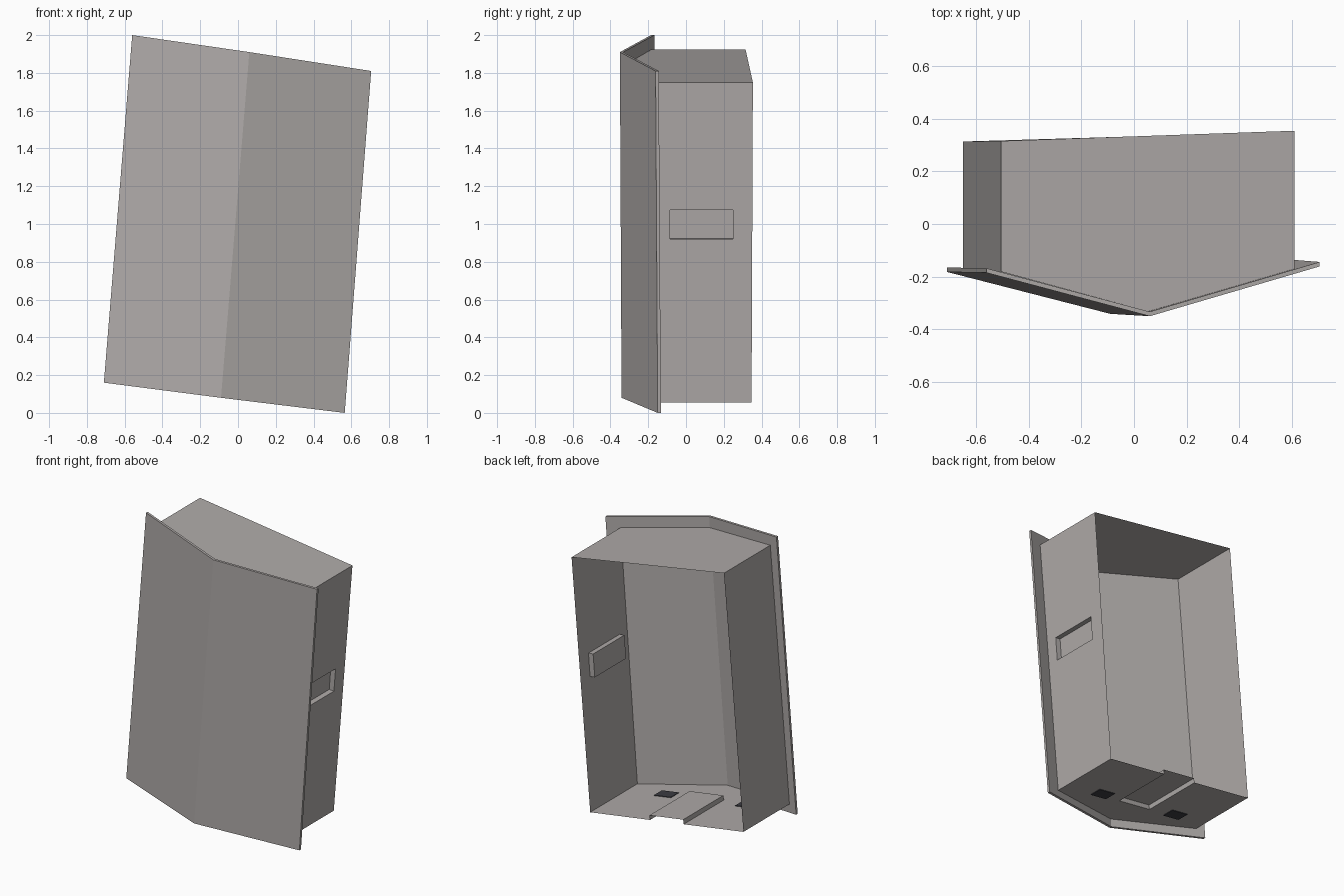
import bpy, bmesh
from mathutils import Vector as V

if "Cube" in bpy.data.objects:
    bpy.data.objects.remove(bpy.data.objects["Cube"])


def material(name, col):
    m = bpy.data.materials.new(name)
    m.diffuse_color = (*col, 1)
    m.use_nodes = True
    m.node_tree.nodes["Principled BSDF"].inputs["Base Color"].default_value = m.diffuse_color
    return m


GREY = material("warm_grey", (0.43, 0.405, 0.395))
DARK = material("dark_slate", (0.045, 0.045, 0.055))


def build(name, polys, mat, recalc=False):
    """Make an object from a list of polygons (each a list of points)."""
    bm = bmesh.new()
    for p in polys:
        bm.faces.new([bm.verts.new(q) for q in p])
    bmesh.ops.remove_doubles(bm, verts=bm.verts, dist=0.0005)
    if recalc:
        bmesh.ops.recalc_face_normals(bm, faces=bm.faces)
    me = bpy.data.meshes.new(name)
    bm.to_mesh(me)
    bm.free()
    me.materials.append(mat)
    ob = bpy.data.objects.new(name, me)
    bpy.context.collection.objects.link(ob)
    return ob


def ring(a, b):
    """Quads joining two matching closed loops."""
    n = len(a)
    return [[a[i], a[(i + 1) % n], b[(i + 1) % n], b[i]] for i in range(n)]


def prism(loop, offset):
    """Closed solid from a loop pushed along an offset."""
    far = [p + offset for p in loop]
    return [loop, far[::-1]] + ring(loop, far)


# folded front plate: two panels meeting at a crease, slightly thick
TL, TC, TR = V((-0.56, -0.185, 2.0)), V((0.06, -0.35, 1.91)), V((0.705, -0.161, 1.81))
BL, BC, BR = V((-0.71, -0.182, 0.16)), V((-0.09, -0.341, 0.08)), V((0.565, -0.15, 0.0))
t = V((0, 0.017, 0))
outline = [TL, BL, BC, BR, TR, TC]
back = [p + t for p in outline]
plate = [[TL, BL, BC, TC], [TC, BC, BR, TR],
         [TL + t, TC + t, BC + t, BL + t], [TC + t, TR + t, BR + t, BC + t]]
build("front_plate", plate + ring(outline, back), GREY, True)

# body: thin sheet walls behind the plate, open at the back
# loops run back left, front left, crease, front right, back right
top = [V(p) for p in ((-0.505, 0.315, 1.925), (-0.505, -0.181, 1.925), (0.055, -0.332, 1.837),
                      (0.61, -0.17, 1.75), (0.61, 0.354, 1.75))]
low = [V(p) for p in ((-0.65, 0.313, 0.21), (-0.65, -0.18, 0.21), (-0.085, -0.323, 0.132),
                      (0.475, -0.158, 0.055), (0.475, 0.347, 0.055))]


def side(y, z):
    """Point on the right wall."""
    return V((0.475 + 0.135 * (z - 0.055) / 1.695, y, z))


def floor(a, b):
    """Point on the floor: a runs right to left, b runs back to front."""
    p = low[4].lerp(low[0], a)
    return p + V((0, -0.5 * b, 0))


# right wall with a rectangular grip recess
grip = [side(-0.085, 0.92), side(0.25, 0.92), side(0.25, 1.075), side(-0.085, 1.075)]
wall = [low[3], low[4], top[4], top[3]]
inner = [p + V((-0.035, 0, 0.003)) for p in grip]
right_wall = ring(wall, grip) + ring(grip, inner) + [inner]

# floor with a raised channel that is open at the back
n = [floor(0.39, 0), floor(0.39, 0.86), floor(0.61, 0.86), floor(0.61, 0)]
up = [p + V((0.004, 0, 0.03)) for p in n]
base = [low + n, up[::-1]] + ring(n, up)[:3]

build("body_shell", [[top[0], top[1], low[1], low[0]], top[::-1]] + right_wall + base, GREY)

# two dark contact pads set in the floor
for name, a in (("right_pad", 0.25), ("left_pad", 0.78)):
    pad = [floor(a + i, 0.81 + j) + V((0, 0, -0.004))
           for i, j in ((-0.055, -0.085), (0.055, -0.085), (0.055, 0.085), (-0.055, 0.085))]
    build(name, prism(pad, V((0, 0, 0.008))), DARK, True)
